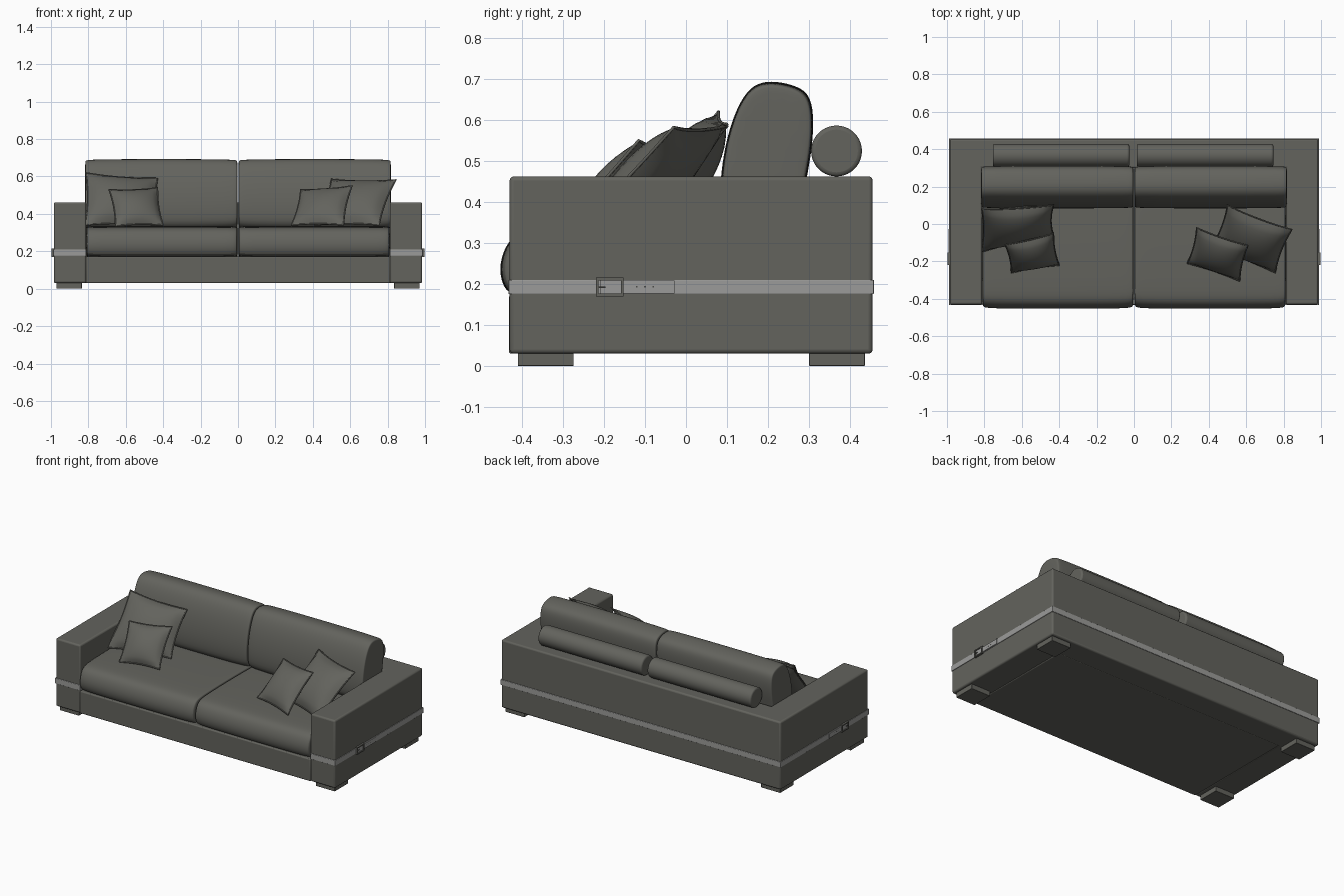
import bpy, bmesh, math
from mathutils import Vector

cube = bpy.data.objects.get("Cube")
if cube:
    bpy.data.objects.remove(cube, do_unlink=True)


def material(name, colour):
    m = bpy.data.materials.new(name)
    m.use_nodes = True
    m.diffuse_color = (*colour, 1)
    m.node_tree.nodes["Principled BSDF"].inputs["Base Color"].default_value = (*colour, 1)
    return m


FABRIC = material("grey fabric", (0.125, 0.125, 0.11))
STRAP = material("pale strap", (0.33, 0.33, 0.32))
DARK = material("dark metal", (0.07, 0.07, 0.065))


def finish(name, bm, mat, bevel=0.0, subdiv=0):
    """Turn a bmesh into a shaded object with optional modifiers."""
    bmesh.ops.recalc_face_normals(bm, faces=bm.faces)
    me = bpy.data.meshes.new(name)
    bm.to_mesh(me)
    bm.free()
    me.materials.append(mat)
    ob = bpy.data.objects.new(name, me)
    bpy.context.collection.objects.link(ob)
    if bevel:
        b = ob.modifiers.new("Bevel", "BEVEL")
        b.width, b.segments, b.limit_method = bevel, 3, "ANGLE"
    if subdiv:
        s = ob.modifiers.new("Subdivision", "SUBSURF")
        s.levels = s.render_levels = subdiv
    bpy.ops.object.select_all(action="DESELECT")
    ob.select_set(True)
    bpy.context.view_layer.objects.active = ob
    bpy.ops.object.shade_smooth_by_angle(angle=math.radians(40))
    return ob


def prism(name, outline, z0, z1, mat, bevel=0.0):
    bm = bmesh.new()
    face = bm.faces.new([bm.verts.new((x, y, z0)) for x, y in outline])
    top = bmesh.ops.extrude_face_region(bm, geom=[face])["geom"]
    bmesh.ops.translate(bm, vec=(0, 0, z1 - z0),
                        verts=[v for v in top if isinstance(v, bmesh.types.BMVert)])
    return finish(name, bm, mat, bevel)


def box(name, x0, x1, y0, y1, z0, z1, mat, bevel=0.0):
    return prism(name, [(x0, y0), (x1, y0), (x1, y1), (x0, y1)], z0, z1, mat, bevel)


def frame_outline(grow):
    """U-shaped plan of the arms and back."""
    x, inner, front, back = 0.985 + grow, 0.812, -0.43 - grow, 0.455 + grow
    return [(-x, front), (-inner, front), (-inner, 0.30), (inner, 0.30),
            (inner, front), (x, front), (x, back), (-x, back)]


def cushion(name, profile, x0, x1, ends):
    """Loft a y-z profile along x, shrinking it towards both ends."""
    bm = bmesh.new()
    cy = sum(p[0] for p in profile) / len(profile)
    cz = sum(p[1] for p in profile) / len(profile)
    stations = [(x0 + d, s) for d, s in ends] + [(x1 - d, s) for d, s in reversed(ends)]
    rings = [[bm.verts.new((x, cy + (y - cy) * s, cz + (z - cz) * s)) for y, z in profile]
             for x, s in stations]
    n = len(profile)
    for a, b in zip(rings, rings[1:]):
        for i in range(n):
            j = (i + 1) % n
            bm.faces.new((a[i], a[j], b[j], b[i]))
    bm.faces.new(rings[0])
    bm.faces.new(rings[-1])
    return finish(name, bm, FABRIC, subdiv=2)


def pillow(name, tl, tr, br, bl, puff, n=14):
    """Puffed square pillow spanning four corners, with piping round its edge."""
    tl, tr, br, bl = map(Vector, (tl, tr, br, bl))
    normal = (tr - tl).cross(bl - tl).normalized()

    def point(u, v, side):
        fat = max(0, (1 - u * u) * (1 - v * v))
        a = u * (1 - 0.07 * (1 - v * v))
        b = v * (1 - 0.07 * (1 - u * u))
        top = tl.lerp(tr, (a + 1) / 2)
        low = bl.lerp(br, (a + 1) / 2)
        return low.lerp(top, (b + 1) / 2) + normal * side * puff * fat ** 0.6

    steps = [2 * i / n - 1 for i in range(n + 1)]
    bm = bmesh.new()
    for side in (-1, 1):
        g = [[bm.verts.new(point(u, v, side)) for u in steps] for v in steps]
        for j in range(n):
            for i in range(n):
                bm.faces.new((g[j][i], g[j][i + 1], g[j + 1][i + 1], g[j + 1][i]))
    bmesh.ops.remove_doubles(bm, verts=bm.verts, dist=0.0005)
    finish(name, bm, FABRIC)

    rim = ([(u, -1) for u in steps[:-1]] + [(1, v) for v in steps[:-1]]
           + [(-u, 1) for u in steps[:-1]] + [(-1, -v) for v in steps[:-1]])
    cu = bpy.data.curves.new(name + "_piping", "CURVE")
    cu.dimensions, cu.bevel_depth, cu.bevel_resolution = "3D", 0.004, 1
    sp = cu.splines.new("POLY")
    sp.points.add(len(rim) - 1)
    for p, (u, v) in zip(sp.points, rim):
        p.co = (*point(u, v, 0), 1)
    sp.use_cyclic_u = True
    cu.materials.append(FABRIC)
    bpy.context.collection.objects.link(bpy.data.objects.new(name + "_piping", cu))


# Frame, base and the strap wrapped round them
prism("arms_and_back", frame_outline(0), 0.03, 0.462, FABRIC, 0.01)
box("base", -0.814, 0.814, -0.432, 0.31, 0.03, 0.172, FABRIC, 0.006)
prism("strap", frame_outline(0.003), 0.175, 0.21, STRAP, 0.002)

# Feet
for sx, side in ((-1, "right"), (1, "left")):
    for y, end in ((-0.41, "front"), (0.30, "back")):
        xs = sorted((sx * 0.835, sx * 0.97))
        box(f"{end}_{side}_foot", *xs, y, y + 0.136, 0, 0.032, FABRIC, 0.002)

# Buckles: strap tongue with holes, rectangular frame and prong
for sx, side in ((-1, "right"), (1, "left")):
    def plate(name, y0, y1, z0, z1, out, mat):
        xs = sorted((sx * 0.98, sx * out))
        box(f"{side}_{name}", *xs, y0, y1, z0, z1, mat)
    plate("strap_tongue", -0.21, -0.028, 0.177, 0.208, 0.992, STRAP)
    for y in (-0.122, -0.102, -0.082):
        plate("strap_hole", y, y + 0.004, 0.191, 0.195, 0.9925, DARK)
    plate("buckle_top", -0.22, -0.152, 0.208, 0.215, 0.997, FABRIC)
    plate("buckle_bottom", -0.22, -0.152, 0.169, 0.176, 0.997, FABRIC)
    plate("buckle_front", -0.22, -0.213, 0.169, 0.215, 0.997, FABRIC)
    plate("buckle_back", -0.159, -0.152, 0.169, 0.215, 0.997, FABRIC)
    plate("buckle_prong", -0.215, -0.196, 0.190, 0.194, 0.996, DARK)

# Seat and back cushions, with bolsters behind
SEAT = [(-0.40, 0.168), (-0.442, 0.178), (-0.458, 0.235), (-0.442, 0.292), (-0.415, 0.322),
        (-0.36, 0.333), (-0.1, 0.337), (0.2, 0.335), (0.30, 0.32), (0.30, 0.168), (0, 0.168)]
BACK = [(0.10, 0.31), (0.082, 0.38), (0.084, 0.47), (0.10, 0.56), (0.124, 0.63),
        (0.155, 0.68), (0.195, 0.696), (0.245, 0.69), (0.288, 0.675), (0.308, 0.645),
        (0.312, 0.58), (0.303, 0.50), (0.288, 0.43), (0.28, 0.31)]
SEAT_ENDS = [(0, 0.93), (0.006, 0.965), (0.025, 0.985), (0.08, 0.995), (0.25, 1)]
BACK_ENDS = [(0, 0.91), (0.004, 0.945), (0.015, 0.97), (0.06, 0.985), (0.22, 1)]
for sx, side in ((-1, "right"), (1, "left")):
    cushion(f"{side}_seat_cushion", SEAT, *sorted((sx * 0.002, sx * 0.812)), SEAT_ENDS)
    cushion(f"{side}_back_cushion", BACK, *sorted((sx * 0.002, sx * 0.818)), BACK_ENDS)
    bm = bmesh.new()
    bmesh.ops.create_cone(bm, cap_ends=True, segments=40, radius1=0.062, radius2=0.062, depth=0.73)
    bolster = finish(f"{side}_bolster", bm, FABRIC, bevel=0.01)
    bolster.rotation_euler.y = math.pi / 2
    bolster.location = (sx * 0.385 - 0.005, 0.367, 0.524)

# Scatter pillows
pillow("right_large_pillow", (-0.815, 0.08, 0.62), (-0.43, 0.10, 0.59),
       (-0.43, -0.06, 0.34), (-0.82, -0.15, 0.34), 0.065)
pillow("right_small_pillow", (-0.69, -0.11, 0.53), (-0.43, -0.05, 0.54),
       (-0.40, -0.22, 0.34), (-0.655, -0.26, 0.335), 0.05)
pillow("left_large_pillow", (0.50, 0.10, 0.585), (0.845, -0.03, 0.582),
       (0.755, -0.26, 0.34), (0.41, -0.13, 0.34), 0.065)
pillow("left_small_pillow", (0.335, -0.02, 0.53), (0.61, -0.115, 0.55),
       (0.565, -0.305, 0.34), (0.285, -0.21, 0.34), 0.05)
